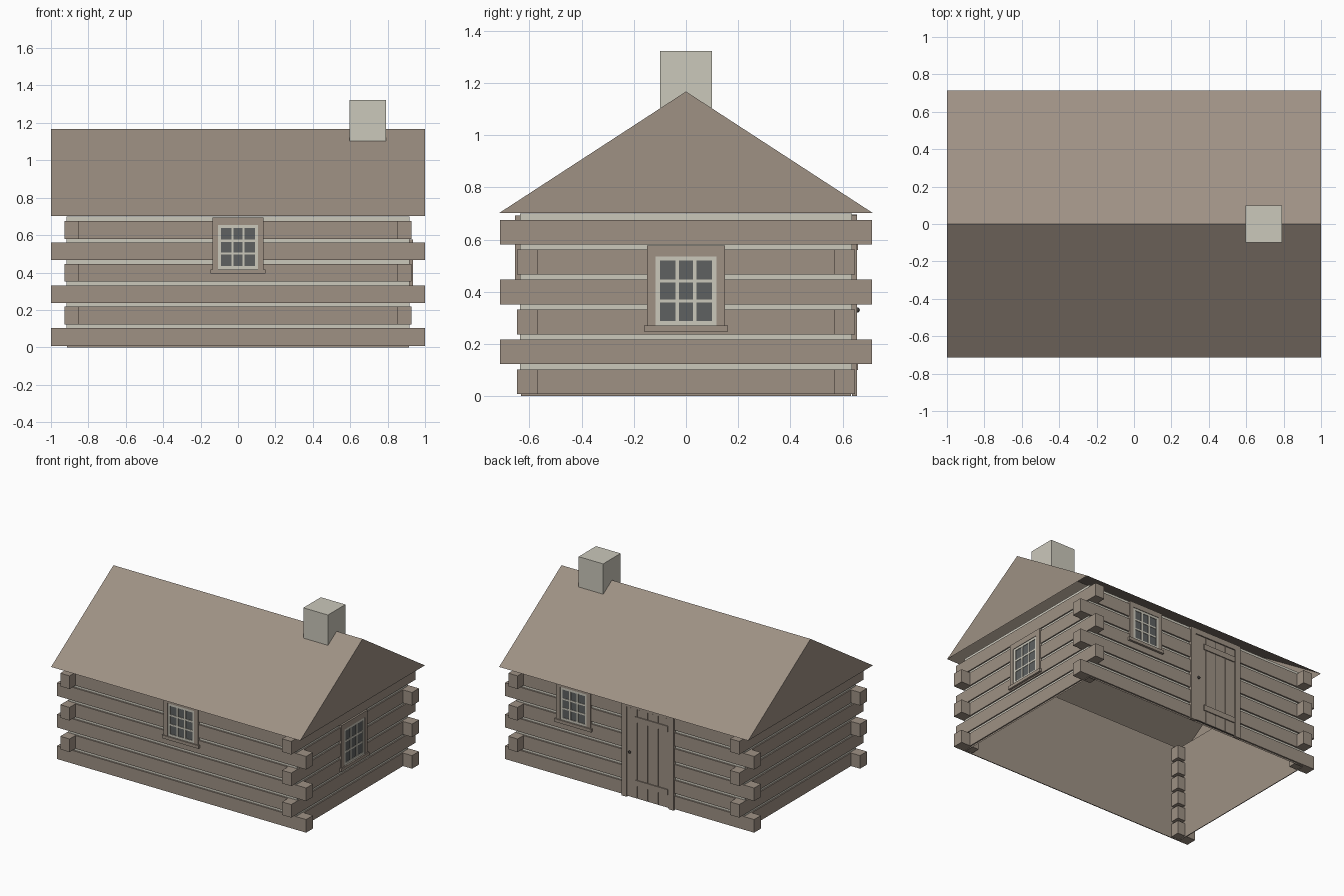
import bpy, bmesh
from math import pi
from mathutils import Matrix, Vector

cube = bpy.data.objects.get("Cube")
if cube:
    bpy.data.objects.remove(cube)


def material(name, rgb):
    m = bpy.data.materials.new(name)
    m.use_nodes = True
    m.diffuse_color = (*rgb, 1)
    m.node_tree.nodes["Principled BSDF"].inputs["Base Color"].default_value = (*rgb, 1)
    return m


BROWN = material("weathered_wood", (0.342, 0.283, 0.231))
PALE = material("pale_mortar", (0.597, 0.578, 0.497))
GLASS = material("dark_glass", (0.112, 0.119, 0.119))
IRON = material("dark_iron", (0.06, 0.055, 0.05))


def finish(name, bm, mat):
    me = bpy.data.meshes.new(name)
    bm.to_mesh(me)
    bm.free()
    me.materials.append(mat)
    ob = bpy.data.objects.new(name, me)
    bpy.context.collection.objects.link(ob)
    return ob


def boxes(name, mat, spans, frame=Matrix(), keep=None):
    """One object of boxes, each given as (x0, x1, y0, y1, z0, z1)."""
    bm = bmesh.new()
    for x0, x1, y0, y1, z0, z1 in spans:
        mid = Vector((x0 + x1, y0 + y1, z0 + z1)) / 2
        size = Matrix.Diagonal((x1 - x0, y1 - y0, z1 - z0, 1))
        bmesh.ops.create_cube(bm, size=1, matrix=frame @ Matrix.Translation(mid) @ size)
    if keep:
        bm.normal_update()
        drop = [f for f in bm.faces if not keep(f)]
        bmesh.ops.delete(bm, geom=drop, context='FACES')
    return finish(name, bm, mat)


def side_frame(turn, x=0):
    """Local x runs along a wall, local -y points out of it."""
    return Matrix.Rotation(turn * pi / 2, 4, 'Z') @ Matrix.Translation((x, 0, 0))


# Main sizes: half extents of the wall shell, the log faces and the log tips
WX, WY, TOP = 0.917, 0.635, 0.70
LX, LY = 0.927, 0.647
TIP_X, TIP_Y = 1.0, 0.713
IN_X, IN_Y = 0.853, 0.568
ROWS, PITCH, LOG = 6, 0.1145, 0.095


def upright(f):
    return abs(f.normal.z) < 0.5


# Wall shell: wooden lining inside, mortar outside
boxes("wall_lining", BROWN, [(-WX + 0.003, WX - 0.003, -WY + 0.003, WY - 0.003, 0, TOP)], keep=upright)
boxes("wall_mortar", PALE, [(-WX, WX, -WY, WY, 0.008, TOP)], keep=upright)

# Logs: faces on the four walls, with alternating crossed tips at the corners
faces, tips = [], []
for i in range(ROWS):
    z0 = 0.008 + i * PITCH
    z1 = z0 + LOG
    for s in (-1, 1):
        y0, y1 = sorted((s * (WY + 0.001), s * LY))
        faces.append((-IN_X, IN_X, y0, y1, z0, z1))
        x0, x1 = sorted((s * (WX + 0.001), s * LX))
        faces.append((x0, x1, -IN_Y, IN_Y, z0, z1))
        for t in (-1, 1):
            x0, x1 = sorted((s * IN_X, s * (LX if i % 2 else TIP_X)))
            y0, y1 = sorted((t * IN_Y, t * (TIP_Y if i % 2 else LY)))
            tips.append((x0, x1, y0, y1, z0, z1))
boxes("wall_logs", BROWN, faces)
boxes("log_tips", BROWN, tips)

# Roof: a hollow gabled shell, open below
bm = bmesh.new()
ends = []
for x in (-1, 1):
    ends.append([bm.verts.new((x, y, z)) for y, z in ((-0.715, 0.702), (0, 1.167), (0.715, 0.702))])
a, b = ends
bm.faces.new((a[0], a[1], a[2]))
bm.faces.new((b[0], b[1], b[2]))
for k in (0, 1):
    bm.faces.new((a[k], a[k + 1], b[k + 1], b[k]))
bmesh.ops.recalc_face_normals(bm, faces=bm.faces)
finish("roof", bm, BROWN)

# Chimney
boxes("chimney", PALE, [(0.595, 0.792, -0.1, 0.1, 1.103, 1.323)])


def window(name, frame, d, half, z0, z1):
    """Cased three-by-three window; d is the distance of the log face."""
    c = 0.11 * 2 * half
    w, top = half - c, z1 - c * 1.25
    boxes(name + "_casing", BROWN, [
        (-half, -w, -d - 0.009, -d + 0.012, z0, z1),
        (w, half, -d - 0.009, -d + 0.012, z0, z1),
        (-w, w, -d - 0.009, -d + 0.012, top, z1),
        (-half - 0.01, half + 0.01, -d - 0.016, -d + 0.012, z0 - 0.023, z0)], frame)
    # Pale sash with its glazing bars
    r, bar = 0.017, 0.006
    gw, g0, g1 = w - r, z0 + r, top - r
    y0, y1 = -d - 0.005, -d + 0.002
    sash = [(-w, -gw, y0, y1, z0, top), (gw, w, y0, y1, z0, top),
            (-gw, gw, y0, y1, z0, g0), (-gw, gw, y0, y1, g1, top)]
    for k in (1, 2):
        x = -gw + 2 * gw * k / 3
        z = g0 + (g1 - g0) * k / 3
        sash.append((x - bar, x + bar, y0, y1, g0, g1))
        sash.append((-gw, gw, y0 + 0.001, y1, z - bar, z + bar))
    boxes(name + "_sash", PALE, sash, frame)
    boxes(name + "_glass", GLASS, [(-gw, gw, -d - 0.001, -d + 0.003, g0, g1)], frame)


window("front_window", side_frame(0), LY, 0.137, 0.417, 0.693)
window("back_window", side_frame(2, -0.446), LY, 0.137, 0.417, 0.693)
window("side_window", side_frame(1), LX, 0.15, 0.27, 0.577)

# Back door: casing, four planks, two battens and a knob
door = side_frame(2, 0.15)
H, W, D = 0.21, 0.168, LY
boxes("door_casing", BROWN, [
    (-H, -W, -D - 0.009, -D + 0.012, 0, 0.695),
    (W, H, -D - 0.009, -D + 0.012, 0, 0.695),
    (-W, W, -D - 0.009, -D + 0.012, 0.655, 0.695)], door)
boxes("door_gaps", IRON, [(-W, W, -D - 0.001, -D + 0.002, 0.005, 0.655)], door)
step = 2 * W / 4
boxes("door_planks", BROWN, [
    (-W + k * step + 0.002, -W + (k + 1) * step - 0.002, -D - 0.004, -D, 0.008, 0.652)
    for k in range(4)], door)
boxes("door_battens", BROWN, [
    (-0.1, W - 0.005, -D - 0.011, -D - 0.003, z, z + 0.04) for z in (0.1, 0.56)], door)
bm = bmesh.new()
bmesh.ops.create_uvsphere(bm, u_segments=10, v_segments=6, radius=0.01,
                          matrix=door @ Matrix.Translation((-0.145, -D - 0.009, 0.33)))
finish("door_knob", bm, IRON)
